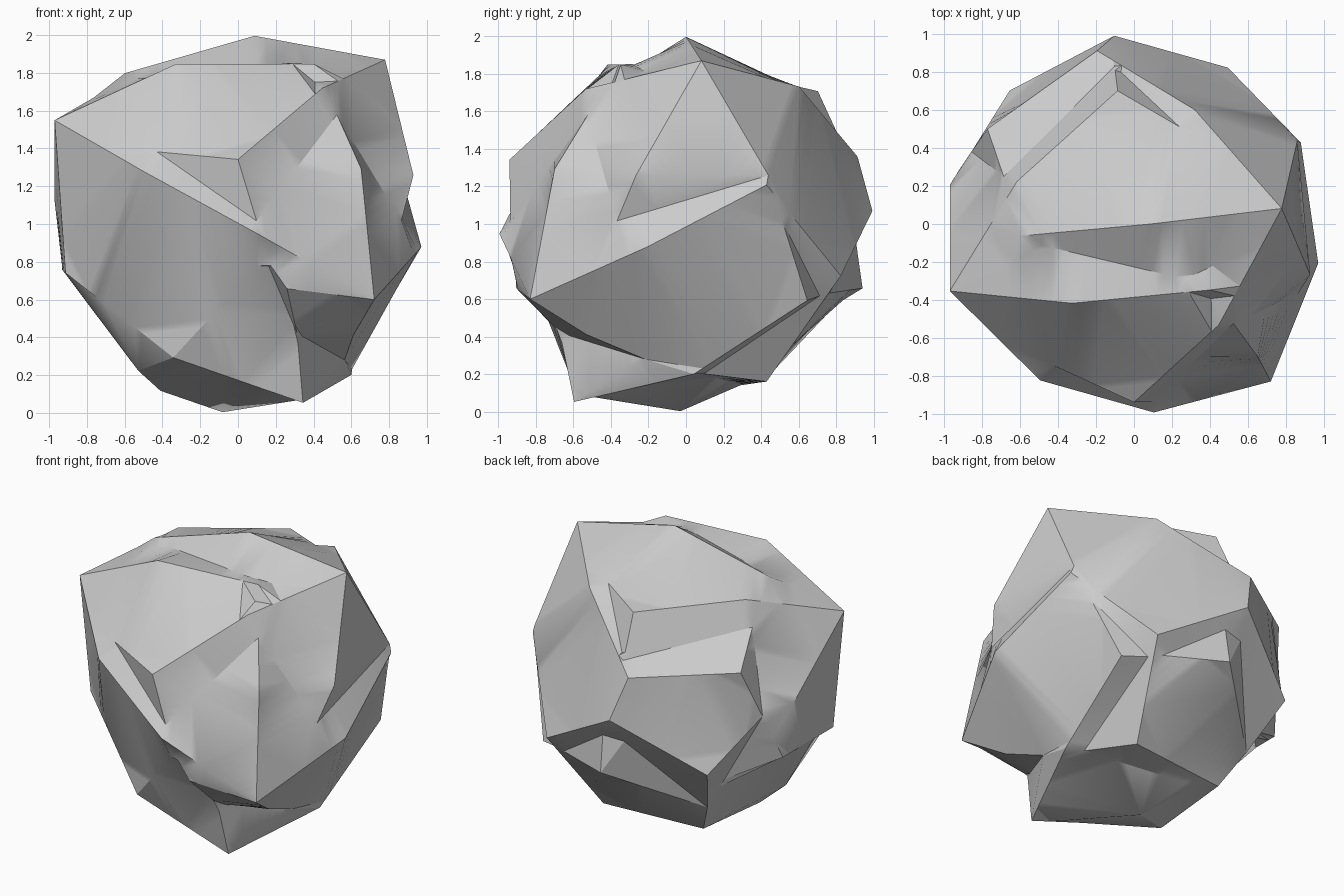
import bpy
import bmesh
import math
from mathutils import Vector

cube = bpy.data.objects.get("Cube")
if cube:
    bpy.data.objects.remove(cube, do_unlink=True)


def make_material(name, colour):
    material = bpy.data.materials.new(name)
    material.use_nodes = True
    material.diffuse_color = colour
    material.node_tree.nodes["Principled BSDF"].inputs["Base Color"].default_value = colour
    return material


def polar(azimuth, elevation, radius):
    """Point from an azimuth and an elevation in degrees."""
    a, e = math.radians(azimuth), math.radians(elevation)
    return radius * Vector((math.cos(a) * math.cos(e), math.sin(a) * math.cos(e), math.sin(e)))


# Sharp outer peaks of the boulder, as azimuth and elevation
peaks = {"B": (6, 48), "C": (-160, 28), "D": (-49, -20), "F": (-60, -54)}

# Corners of the facets, all on the main sphere
corners = {
    # upper part
    "A": (0, 85), "R": (-50, 46), "U": (-128, 58), "V": (-41, 58),
    "W": (-174, 53), "Xa": (97, 45), "Za": (62, 47), "Zb": (160, 49),
    # belt
    "E": (-84, -3), "H": (-12, -7), "I": (26, 12), "J": (-16, 15),
    "K": (96, 4), "L": (59, -16), "O": (-90, 20), "Xb": (133, -16),
    "Ya": (147, 23), "Yb": (102, 21), "Nb": (90, -20), "Nc": (45, -24),
    "Pa": (-74, -20), "Pc": (-121, 16), "Pe": (-161, -15), "Ha": (168, 7),
    "Hb": (164, -14), "Ia": (27, 15), "Ja": (-47, 17),
    # underside
    "G": (-160, -85), "Ma": (-151, -62), "Na": (137, -58), "Nd": (52, -57),
    "Ne": (4, -53), "Pb": (-41, -36), "Pd": (-119, -45), "Pf": (-147, -51),
}

# Ends of the grooves under the overhanging facets, set a little deeper
notches = {
    # upper part
    "s": (-45, 38), "ya": (160, 39), "yd": (65, 53), "va": (-28, 60),
    "wb": (-167, 58), "vb": (-47, 65), "vc": (-44, 53),
    # belt
    "p": (-120, 24), "q": (-84, 1), "t": (-23, 1),
    "yb": (156, 4), "yc": (97, 27), "nb": (95, -2), "nc": (62, -23),
    "nh": (56, -24), "nd": (33, 1), "pa": (-81, -11),
    # underside
    "na": (136, -41), "ne": (11, -58), "nf": (131, -66), "pb": (-65, -38),
    "pc": (-21, -50),
}

# Crests of the facets, each a run of joined points
crests = [
    "C Pc E D H I L K Xb", "C U V", "W A B", "C Zb Xa", "C Ha", "C Pe", "R B", "J B Ia",
    "O R", "Yb Za B", "Ya Yb", "L Nd Na", "Nc Ne", "D Pa", "D Pb", "Pe Pd F", "F Ne",
    "D Ja s", "J Ia", "F pb", "F pc", "C wb", "Pd pa",
]

# Grooves running below the crests, and the short edges that close their ends
grooves = [
    "p q s t Ia", "p O q", "s R", "t J", "wb vb va", "ya yc yd", "ya yb na nb nc",
    "yc Xa yd", "ya Ya yb", "yb Xb na", "yb Hb Pe", "nc Nb na", "nd nh ne nf", "nd Nc nh",
    "ne Nd", "pa pb pc", "pa Pa pb",
]

points = {}
for radius, group in ((1.17, peaks), (1.0, corners), (0.94, notches)):
    for name, angles in group.items():
        points[name] = polar(*angles, radius)

# Sample every crest and groove so the facets meet along them
samples = list(points.values())
for run in crests + grooves:
    names = run.split()
    for first, second in zip(names, names[1:]):
        start, end = points[first], points[second]
        steps = math.ceil((end - start).length / 0.06)
        samples += [start.lerp(end, k / steps) for k in range(1, steps)]

# Join neighbouring directions into facets, then push each vertex to its depth
bm = bmesh.new()
depth = bm.verts.layers.float.new("depth")
for point in samples:
    vert = bm.verts.new(point.normalized())
    vert[depth] = point.length
bmesh.ops.convex_hull(bm, input=bm.verts[:])
for vert in [v for v in bm.verts if not v.link_faces]:
    bm.verts.remove(vert)
for vert in bm.verts:
    vert.co = vert.co * vert[depth] + Vector((0, 0, 1))
bm.verts.layers.float.remove(depth)
bmesh.ops.recalc_face_normals(bm, faces=bm.faces[:])

mesh = bpy.data.meshes.new("faceted_boulder")
bm.to_mesh(mesh)
bm.free()
mesh.materials.append(make_material("stone grey", (0.6, 0.6, 0.6, 1)))
boulder = bpy.data.objects.new("faceted_boulder", mesh)
bpy.context.collection.objects.link(boulder)

# Soft shading across shallow facets, crisp along the ridges
bpy.ops.object.select_all(action="DESELECT")
boulder.select_set(True)
bpy.context.view_layer.objects.active = boulder
bpy.ops.object.shade_smooth_by_angle(angle=math.radians(30))
